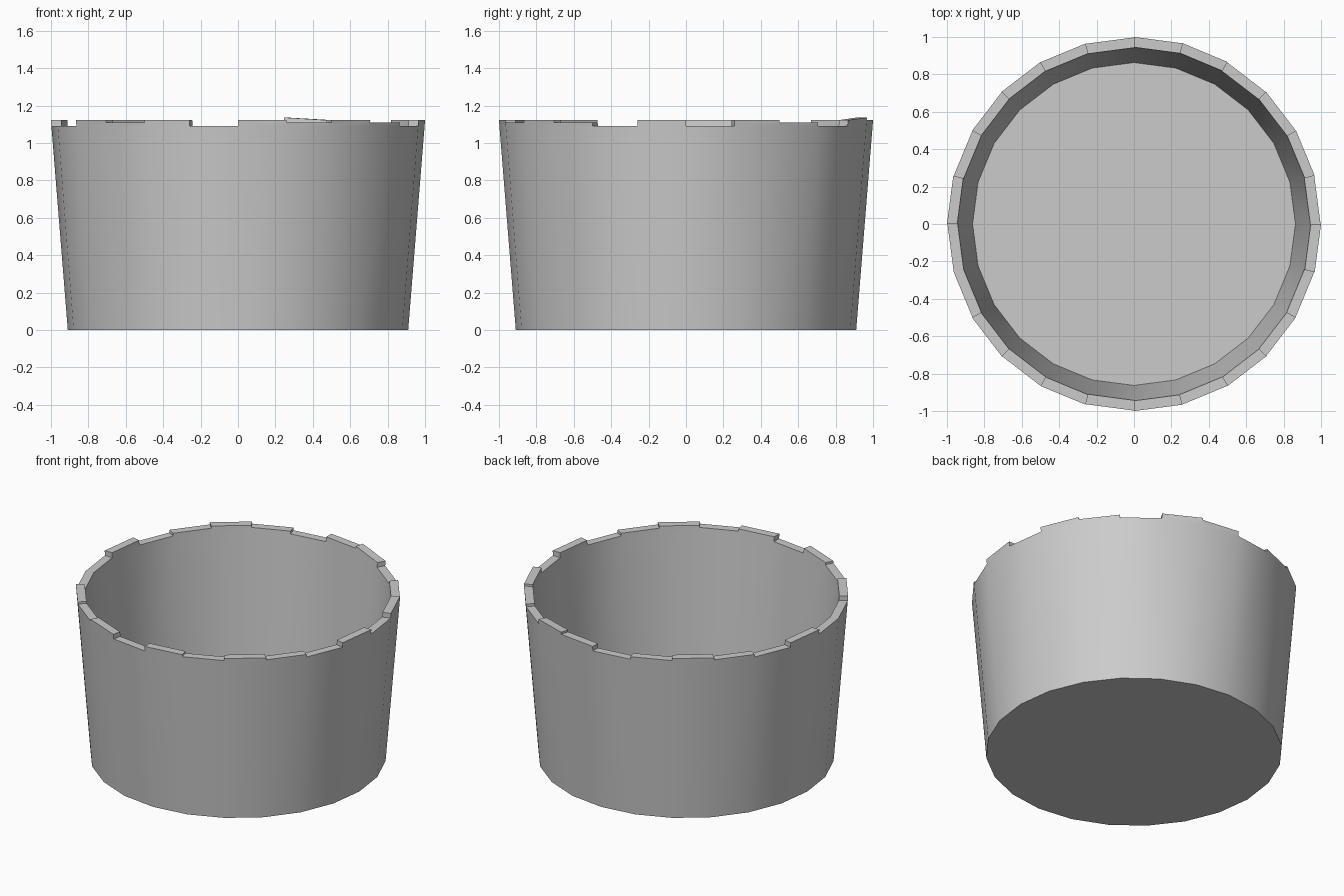
import bpy
import bmesh
from math import sin, cos, radians, tau

old = bpy.data.objects.get("Cube")
if old:
    bpy.data.objects.remove(old, do_unlink=True)

SIDES = 24
BASE_TOP = 1.09      # height of the lowest rim sections
FLOOR = 0.1          # height of the inside floor
WALL = 0.055         # wall thickness

# Rim pattern, one letter per side: low, middle, high, tilted
PATTERN = "LHMLTHLMHMLHLLHMHLHMHMLH"
HEIGHTS = {"L": (1.09, 1.09), "M": (1.108, 1.108),
           "H": (1.122, 1.122), "T": (1.122, 1.136)}

grey = bpy.data.materials.new("plain_grey")
grey.use_nodes = True
colour = (0.6, 0.6, 0.6, 1)
grey.diffuse_color = colour
grey.node_tree.nodes["Principled BSDF"].inputs["Base Color"].default_value = colour

bm = bmesh.new()


def point(side, z, inside=False):
    """Vertex on the tapered wall at a given corner and height."""
    radius = 0.91 + 0.09 * z / 1.12 - (WALL if inside else 0)
    angle = tau * (side % SIDES) / SIDES
    return bm.verts.new((radius * cos(angle), radius * sin(angle), z))


def face(*corners):
    return bm.faces.new([point(*c) for c in corners])


# Underside and inside floor
face(*[(-k, 0) for k in range(SIDES)])
face(*[(k, FLOOR, True) for k in range(SIDES)])

for k, letter in enumerate(PATTERN):
    n = k + 1
    a, b = HEIGHTS[letter]
    # Tapered walls
    face((k, 0), (n, 0), (n, BASE_TOP), (k, BASE_TOP))
    face((n, FLOOR, True), (k, FLOOR, True), (k, BASE_TOP, True), (n, BASE_TOP, True))
    # Rim top
    face((k, a), (n, b), (n, b, True), (k, a, True))
    # Raised rim section
    if letter != "L":
        face((k, BASE_TOP), (n, BASE_TOP), (n, b), (k, a))
        face((n, BASE_TOP, True), (k, BASE_TOP, True), (k, a, True), (n, b, True))
    # Step to the next section
    following = HEIGHTS[PATTERN[n % SIDES]][0]
    if abs(b - following) > 0.001:
        step = [(n, following), (n, following, True), (n, b, True), (n, b)]
        face(*(step if b > following else step[::-1]))

bmesh.ops.remove_doubles(bm, verts=bm.verts, dist=0.0005)

mesh = bpy.data.meshes.new("open_tub")
bm.to_mesh(mesh)
bm.free()
mesh.materials.append(grey)
tub = bpy.data.objects.new("open_tub", mesh)
bpy.context.collection.objects.link(tub)

# Smooth round the wall, sharp at the rim and the base
bpy.ops.object.select_all(action="DESELECT")
tub.select_set(True)
bpy.context.view_layer.objects.active = tub
bpy.ops.object.shade_smooth_by_angle(angle=radians(35))
